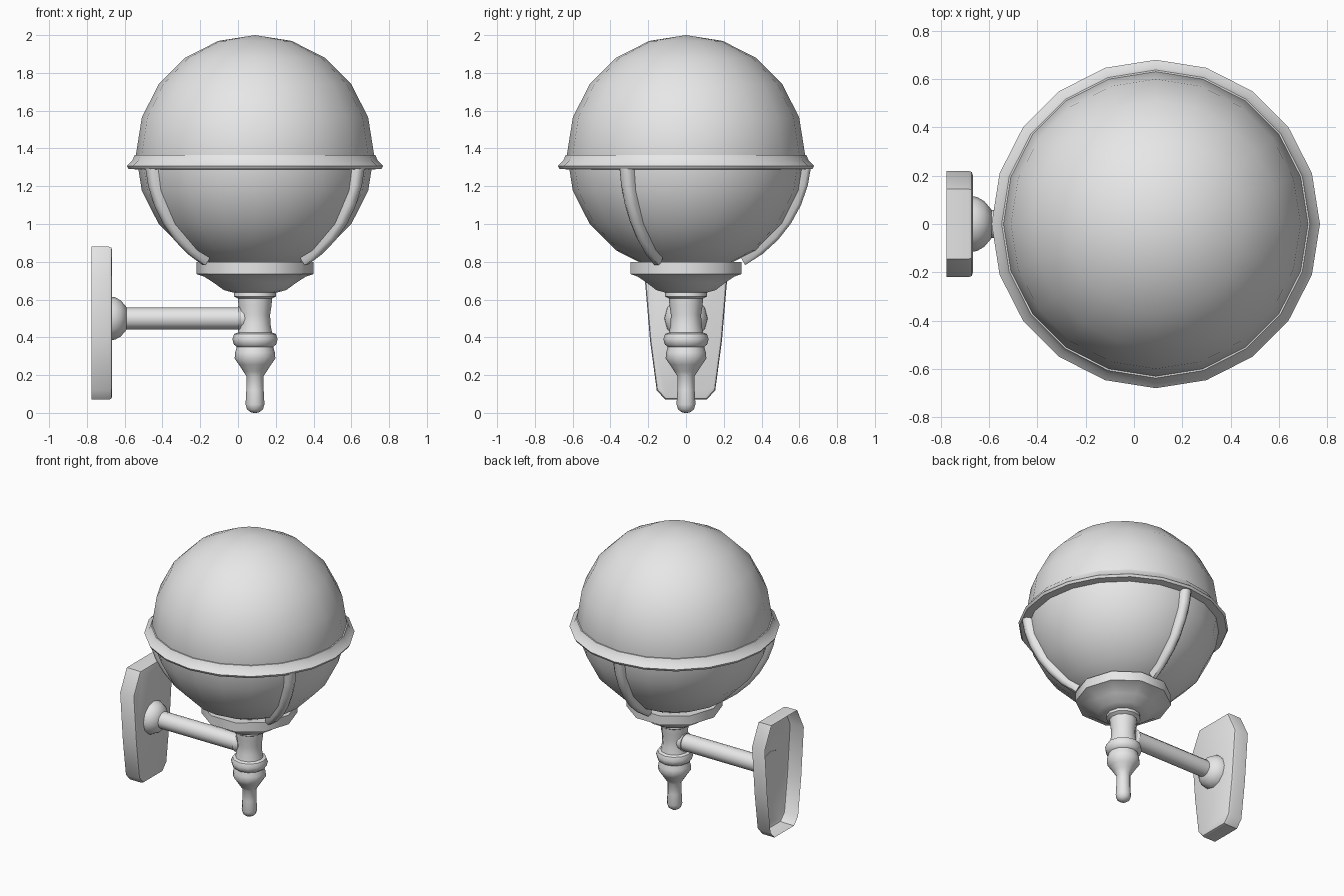
import bpy, bmesh, math
from mathutils import Matrix, Vector

if "Cube" in bpy.data.objects:
    bpy.data.objects.remove(bpy.data.objects["Cube"], do_unlink=True)

grey = bpy.data.materials.new("plain grey")
grey.use_nodes = True
GREY = (0.8, 0.8, 0.8, 1)
grey.diffuse_color = GREY
for node in grey.node_tree.nodes:
    if node.type == 'BSDF_PRINCIPLED':
        node.inputs["Base Color"].default_value = GREY

LAMP_X = 0.09      # vertical axis of the lamp
GLOBE_Z = 1.37
GLOBE_R = 0.63
ARM_Z = 0.5


def finish(bm, name, angle=45):
    bmesh.ops.recalc_face_normals(bm, faces=bm.faces)
    mesh = bpy.data.meshes.new(name)
    bm.to_mesh(mesh)
    bm.free()
    mesh.materials.append(grey)
    obj = bpy.data.objects.new(name, mesh)
    bpy.context.collection.objects.link(obj)
    bpy.ops.object.select_all(action='DESELECT')
    obj.select_set(True)
    bpy.context.view_layer.objects.active = obj
    bpy.ops.object.shade_smooth_by_angle(angle=math.radians(angle))
    return obj


def skin(bm, loops, closed=False):
    """Join successive loops of points with quads."""
    rings = [[bm.verts.new(p) for p in loop] for loop in loops]
    pairs = list(zip(rings, rings[1:]))
    if closed:
        pairs.append((rings[-1], rings[0]))
    for a, b in pairs:
        for i in range(len(a)):
            j = (i + 1) % len(a)
            bm.faces.new((a[i], a[j], b[j], b[i]))
    return rings


def lathe(name, profile, sides, matrix, closed=False, angle=45):
    """Spin (radius, height) points around the local z axis."""
    bm = bmesh.new()
    loops = [[matrix @ Vector((r * math.cos(2 * math.pi * i / sides),
                               r * math.sin(2 * math.pi * i / sides), z))
              for i in range(sides)] for r, z in profile]
    rings = skin(bm, loops, closed)
    if not closed:
        bm.faces.new(rings[0])
        bm.faces.new(rings[-1])
    return finish(bm, name, angle)


upright = Matrix.Translation((LAMP_X, 0, 0))
sideways = Matrix.Translation((0, 0, ARM_Z)) @ Matrix.Rotation(math.pi / 2, 4, 'Y')

# Glass globe
bm = bmesh.new()
bmesh.ops.create_uvsphere(bm, u_segments=20, v_segments=10, radius=GLOBE_R,
                          matrix=Matrix.Translation((LAMP_X, 0, GLOBE_Z)))
finish(bm, "globe")

# Flared band around the globe
lathe("globe_band", [(0.61, 1.365), (0.637, 1.365), (0.65, 1.335), (0.679, 1.308),
                     (0.67, 1.292), (0.61, 1.288)], 20, upright, closed=True, angle=50)

# Three ribs cradling the lower half
section = [(-0.05, -1), (0.018, -1), (0.036, -0.45),
           (0.036, 0.45), (0.018, 1), (-0.05, 1)]
STEPS = 7
for number, azimuth in enumerate((-30, 90, 210), 1):
    turn = upright @ Matrix.Rotation(math.radians(azimuth), 4, 'Z')
    loops = []
    for s in range(STEPS):
        t = s / (STEPS - 1)
        tilt = math.radians(-5 - 57 * t)
        width = 0.036 - 0.01 * t
        loops.append([turn @ Vector(((GLOBE_R + out) * math.cos(tilt), side * width,
                                     GLOBE_Z + (GLOBE_R + out) * math.sin(tilt)))
                      for out, side in section])
    bm = bmesh.new()
    rings = skin(bm, loops)
    bm.faces.new(rings[0])
    bm.faces.new(rings[-1])
    finish(bm, f"rib_{number}", 50)

# Cup under the globe
lathe("cup", [(0.25, 0.795), (0.31, 0.8), (0.31, 0.735), (0.27, 0.722), (0.22, 0.69),
              (0.165, 0.65), (0.115, 0.637)], 10, upright)

# Turned stem with bead and finial
lathe("stem", [(0.11, 0.645), (0.112, 0.617), (0.09, 0.605), (0.088, 0.57),
               (0.08, 0.52), (0.082, 0.47), (0.09, 0.425), (0.11, 0.418),
               (0.12, 0.392), (0.112, 0.362), (0.097, 0.35), (0.105, 0.32),
               (0.108, 0.288), (0.085, 0.255), (0.062, 0.22), (0.046, 0.195),
               (0.046, 0.12), (0.05, 0.045), (0.042, 0.018), (0.02, 0.002),
               (0.005, 0)], 12, upright)

# Arm and the collars at its ends
lathe("arm", [(0.058, -0.63), (0.058, 0.05)], 12, sideways)
lathe("wall_collar", [(0.115, -0.67), (0.112, -0.65), (0.095, -0.62),
                      (0.06, -0.59)], 12, sideways)
lathe("stem_collar", [(0.065, 0), (0.06, 0.015), (0.045, 0.03)], 12, sideways)

# Wall plate: hollow shell, open at the back
half = [(0.11, 0.07), (0.155, 0.12), (0.19, 0.38), (0.22, 0.73), (0.145, 0.88)]
outline = half + [(-y, z) for y, z in reversed(half)]
MID_Z = 0.475


def plate_loop(x, inset):
    ky, kz = 1 - inset / 0.2, 1 - inset / 0.405
    return [Vector((x, y * ky, MID_Z + (z - MID_Z) * kz)) for y, z in outline]


bm = bmesh.new()
rings = skin(bm, [plate_loop(-0.775, 0), plate_loop(-0.685, 0),
                  plate_loop(-0.671, 0.005), plate_loop(-0.666, 0.018)])
bm.faces.new(rings[-1])
plate = finish(bm, "wall_plate", 35)
